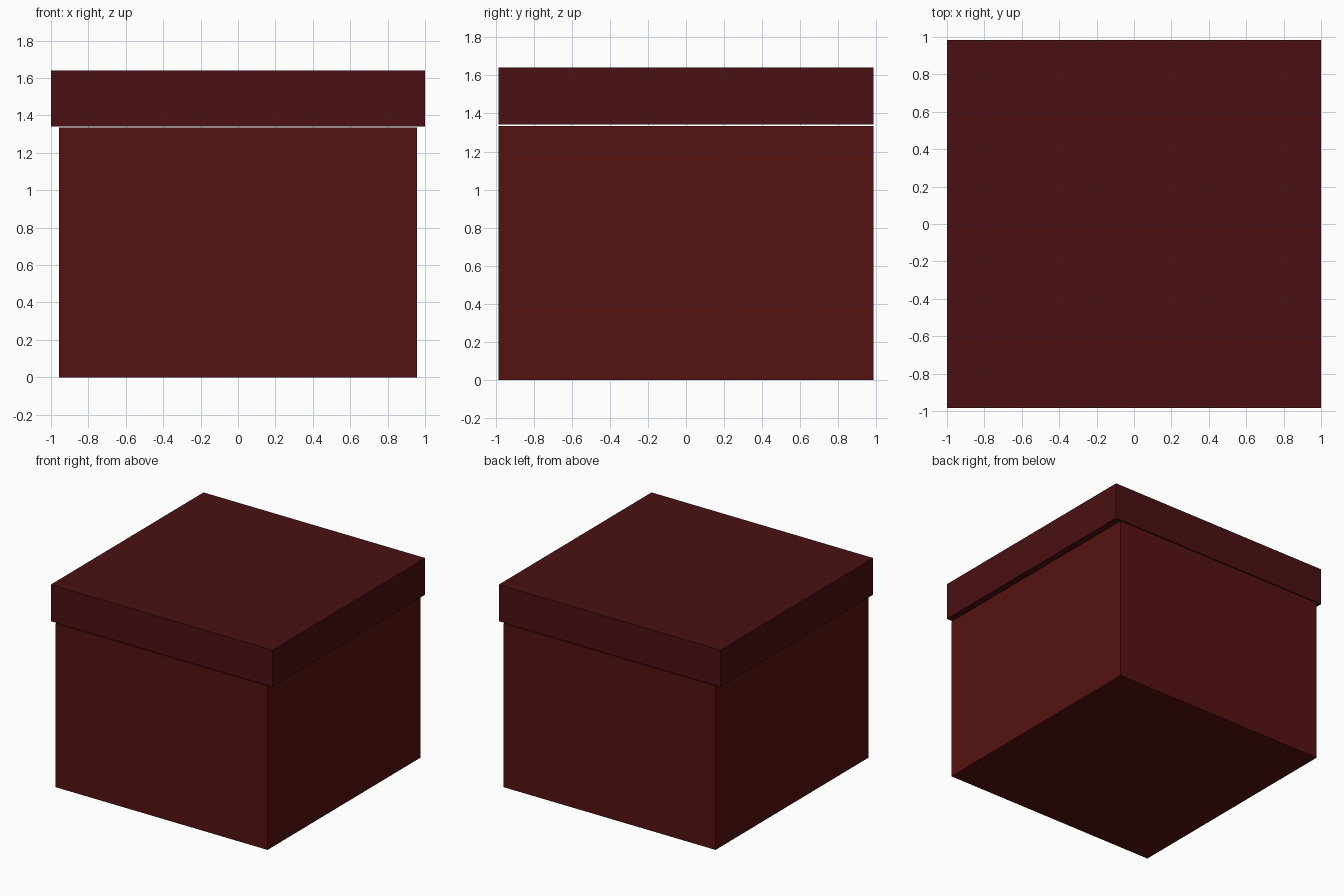
import bpy

if "Cube" in bpy.data.objects:
    bpy.data.objects.remove(bpy.data.objects["Cube"])


def material(name, rgb):
    mat = bpy.data.materials.new(name)
    mat.diffuse_color = (*rgb, 1.0)
    mat.use_nodes = True
    mat.node_tree.nodes["Principled BSDF"].inputs["Base Color"].default_value = mat.diffuse_color
    return mat


def box(name, width, depth, z0, z1, mat):
    bpy.ops.mesh.primitive_cube_add(size=1, location=(0, 0, (z0 + z1) / 2))
    obj = bpy.context.object
    obj.name = name
    obj.scale = (width, depth, z1 - z0)
    bpy.ops.object.transform_apply(location=False, rotation=False, scale=True)
    obj.data.materials.append(mat)
    return obj


# Main container, flush with the lid at front and back
box("box_body", 1.912, 1.968, 0.0, 1.335, material("body_red", (0.09, 0.006, 0.005)))

# Lid overhanging at the sides, with a hairline gap above the body
box("box_lid", 2.0, 1.968, 1.342, 1.641, material("lid_red", (0.07, 0.005, 0.006)))
